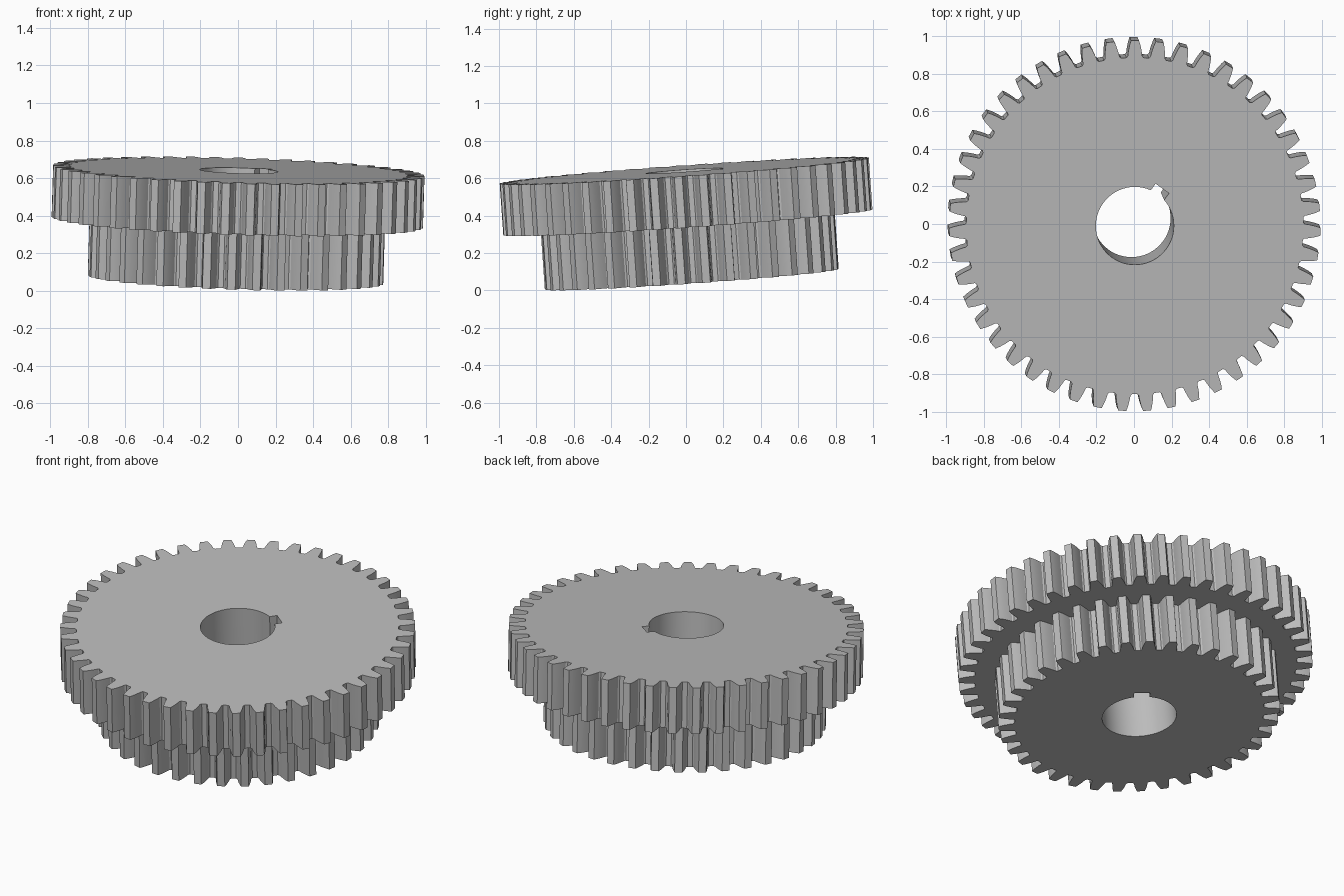
import bpy, bmesh
from math import sin, cos, pi, radians, asin
from mathutils import Vector, Matrix

if "Cube" in bpy.data.objects:
    bpy.data.objects.remove(bpy.data.objects["Cube"])

MODULE = 0.0404          # tooth size shared by both gears
LOWER_H, TOTAL_H = 0.306, 0.582
BORE_R, KEY_R, KEY_HALF, KEY_ANGLE = 0.208, 0.247, 0.044, radians(53.7)

# half tooth profile: (height above pitch circle, half width), in modules
FLANK = [(-1.25, 1.2), (-1.05, 1.0), (-0.6, 0.93), (0, 0.8), (0.5, 0.67), (1, 0.5)]


def gear_outline(teeth, phase):
    pitch_r = teeth * MODULE / 2
    pts = []
    for i in range(teeth):
        a = phase + 2 * pi * i / teeth
        side = [(-w, h) for h, w in FLANK] + [(w, h) for h, w in reversed(FLANK)]
        for w, h in side:
            r = pitch_r + h * MODULE
            t = a + w * MODULE / pitch_r
            pts.append((r * cos(t), r * sin(t)))
    return pts


def bore_outline(steps=56):
    a0 = asin(KEY_HALF / BORE_R)
    local = []
    for i in range(steps + 1):
        t = a0 + (2 * pi - 2 * a0) * i / steps
        local.append((BORE_R * cos(t), BORE_R * sin(t)))
    local += [(KEY_R, -KEY_HALF), (KEY_R, KEY_HALF)]
    c, s = cos(KEY_ANGLE), sin(KEY_ANGLE)
    return [(x * c - y * s, x * s + y * c) for x, y in local]


bm = bmesh.new()


def wall(outline, z0, z1):
    """Vertical wall; returns its bottom and top edge loops."""
    lo = [bm.verts.new((x, y, z0)) for x, y in outline]
    hi = [bm.verts.new((x, y, z1)) for x, y in outline]
    n = len(lo)
    for i in range(n):
        j = (i + 1) % n
        bm.faces.new((lo[i], lo[j], hi[j], hi[i]))
    return [[bm.edges.get((v[i], v[(i + 1) % n])) for i in range(n)] for v in (lo, hi)]


def cap(outer, inner, up):
    bmesh.ops.triangle_fill(bm, use_beauty=True, use_dissolve=False,
                            edges=outer + inner, normal=(0, 0, up))


# toothed walls and keyed bore
big_lo, big_hi = wall(gear_outline(47, pi / 2), LOWER_H, TOTAL_H)
small_lo, small_hi = wall(gear_outline(37, radians(54.3)), 0, LOWER_H)
bore_lo, bore_hi = wall(bore_outline(), 0, TOTAL_H)

# flat faces: top, step between gears, bottom
cap(big_hi, bore_hi, 1)
cap(big_lo, small_hi, -1)
cap(small_lo, bore_lo, -1)
bmesh.ops.recalc_face_normals(bm, faces=bm.faces[:])

# slight tilt of the whole part
tilt = Vector((0, 0, 1)).rotation_difference(Vector((0.03, -0.07, 1)))
bm.transform(Matrix.Translation((-0.013, 0.031, 0.06)) @ tilt.to_matrix().to_4x4())

mesh = bpy.data.meshes.new("double_gear")
bm.to_mesh(mesh)
bm.free()
gear = bpy.data.objects.new("double_gear", mesh)
bpy.context.collection.objects.link(gear)

steel = bpy.data.materials.new("grey_steel")
steel.diffuse_color = (0.5, 0.5, 0.5, 1)
steel.use_nodes = True
steel.node_tree.nodes["Principled BSDF"].inputs["Base Color"].default_value = steel.diffuse_color
mesh.materials.append(steel)

bpy.context.view_layer.objects.active = gear
gear.select_set(True)
bpy.ops.object.shade_smooth_by_angle(angle=radians(20))
